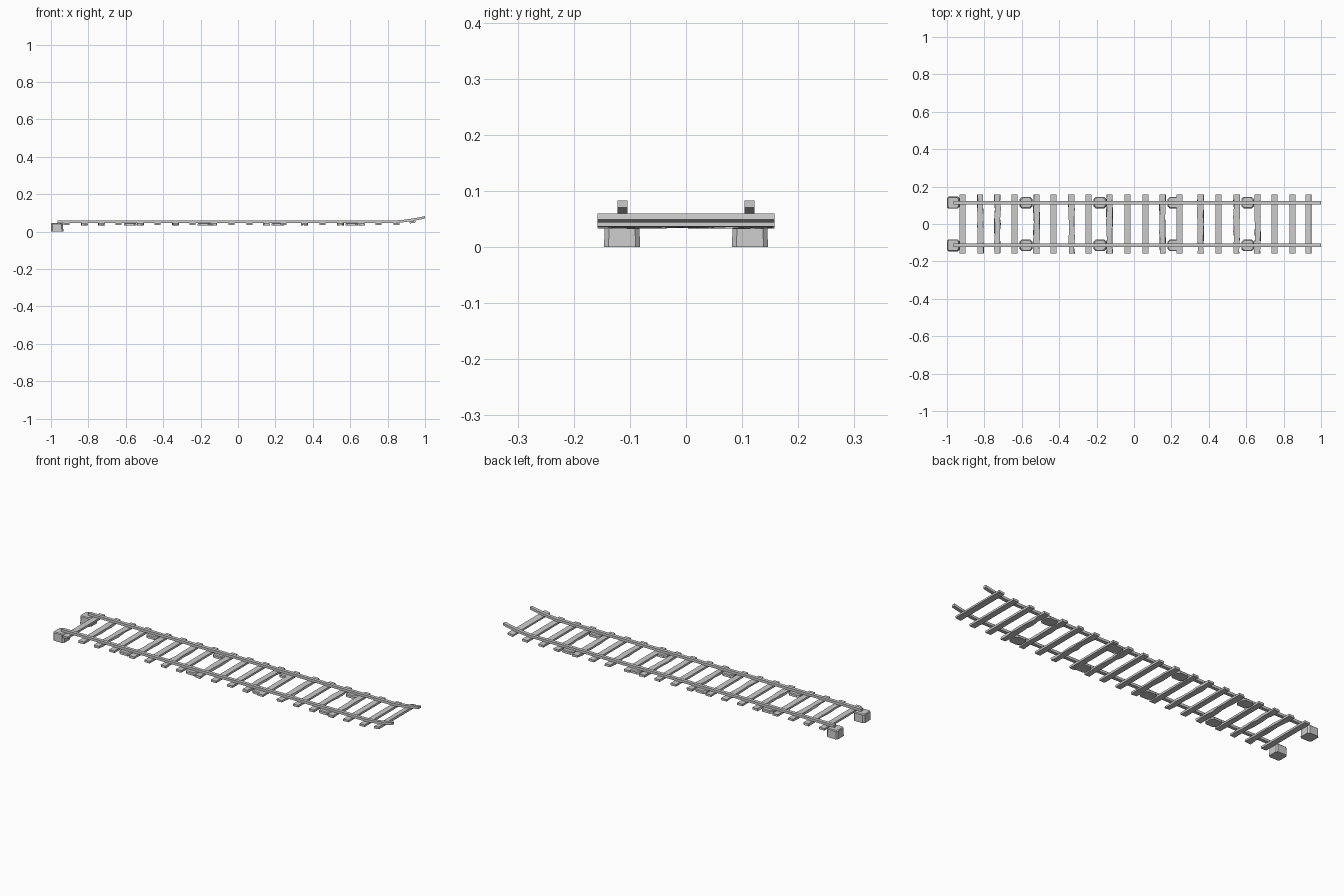
import bpy, bmesh, math, random
from mathutils import Matrix, Vector

random.seed(4)
cube = bpy.data.objects.get("Cube")
if cube:
    bpy.data.objects.remove(cube, do_unlink=True)

RAIL_Y = 0.113
RAIL_W = 0.018
RAIL_H = 0.013


def finish(name, bm, location=(0, 0, 0)):
    bmesh.ops.recalc_face_normals(bm, faces=bm.faces)
    mesh = bpy.data.meshes.new(name)
    bm.to_mesh(mesh)
    bm.free()
    obj = bpy.data.objects.new(name, mesh)
    obj.location = location
    bpy.context.collection.objects.link(obj)
    return obj


def rail_base(x):
    """Height of the underside of the rail, rising at the far end."""
    t = max(0, (x - 0.84) / 0.16)
    return 0.047 + 0.023 * t ** 1.5


def rail(name, y):
    bm = bmesh.new()
    path = [-0.965, 0.84, 0.88, 0.92, 0.96, 1.0]
    rings = []
    for x in path:
        z = rail_base(x)
        rings.append([bm.verts.new((x, y + s * RAIL_W / 2, z + h))
                      for s, h in ((-1, 0), (1, 0), (1, RAIL_H), (-1, RAIL_H))])
    for a, b in zip(rings, rings[1:]):
        for i in range(4):
            j = (i + 1) % 4
            bm.faces.new((a[i], a[j], b[j], b[i]))
    bm.faces.new(rings[0])
    bm.faces.new(rings[-1])
    return finish(name, bm)


def sleeper(name, x, worn):
    bm = bmesh.new()
    bmesh.ops.create_cube(bm, size=1)
    bmesh.ops.scale(bm, vec=(0.031, 0.316, 0.011), verts=bm.verts)
    if worn:
        # Uneven, weathered long edges
        long_edges = [e for e in bm.edges
                      if abs(e.verts[0].co.y - e.verts[1].co.y) > 0.1]
        bmesh.ops.subdivide_edges(bm, edges=long_edges, cuts=7, use_grid_fill=True)
        for v in bm.verts:
            v.co.x += random.uniform(-0.003, 0.003)
            if v.co.z < 0:
                v.co.z += random.uniform(-0.003, 0.001)
    slope = (rail_base(x + 0.01) - rail_base(x - 0.01)) / 0.02
    bmesh.ops.rotate(bm, verts=bm.verts, cent=(0, 0, 0),
                     matrix=Matrix.Rotation(-math.atan(slope), 3, "Y"))
    return finish(name, bm, (x, 0, rail_base(x) - 0.0055))


def stone(name, x, y, size, bottom, top, chamfer):
    """Tapered block with chamfered corners."""
    bm = bmesh.new()
    rings = []
    for z, taper in ((bottom, 1.0), (top - 0.004, 0.97), (top, 0.86)):
        hx, hy = size[0] / 2 * taper, size[1] / 2 * taper
        c = chamfer
        outline = [(hx, hy - c), (hx - c, hy), (c - hx, hy), (-hx, hy - c),
                   (-hx, c - hy), (c - hx, -hy), (hx - c, -hy), (hx, c - hy)]
        rings.append([bm.verts.new((px, py, z)) for px, py in outline])
    for a, b in zip(rings, rings[1:]):
        for i in range(8):
            j = (i + 1) % 8
            bm.faces.new((a[i], a[j], b[j], b[i]))
    bm.faces.new(rings[0])
    bm.faces.new(rings[-1])
    return finish(name, bm, (x, y, 0))


# Rails, end blocks and flat support stones on both sides
for side, sign in (("left", 1), ("right", -1)):
    rail("rail_" + side, sign * RAIL_Y)
    stone("end_block_" + side, -0.967, sign * 0.114, (0.066, 0.064), 0, 0.046, 0.008)
    for i in range(4):
        stone(f"support_stone_{side}_{i + 1}", -0.577 + i * 0.395, sign * 0.114,
              (0.068, 0.062), 0.032, 0.047, 0.012)

# Sleepers, some of them worn
positions = [-0.917, -0.821, -0.73, -0.639, -0.521, -0.43, -0.334, -0.243,
             -0.131, -0.035, 0.061, 0.152, 0.243, 0.356, 0.452, 0.548,
             0.66, 0.751, 0.847, 0.933]
worn_ones = {1, 2, 4, 6, 8, 11, 13, 15, 16}
for i, x in enumerate(positions):
    sleeper(f"sleeper_{i + 1}", x, i in worn_ones)
